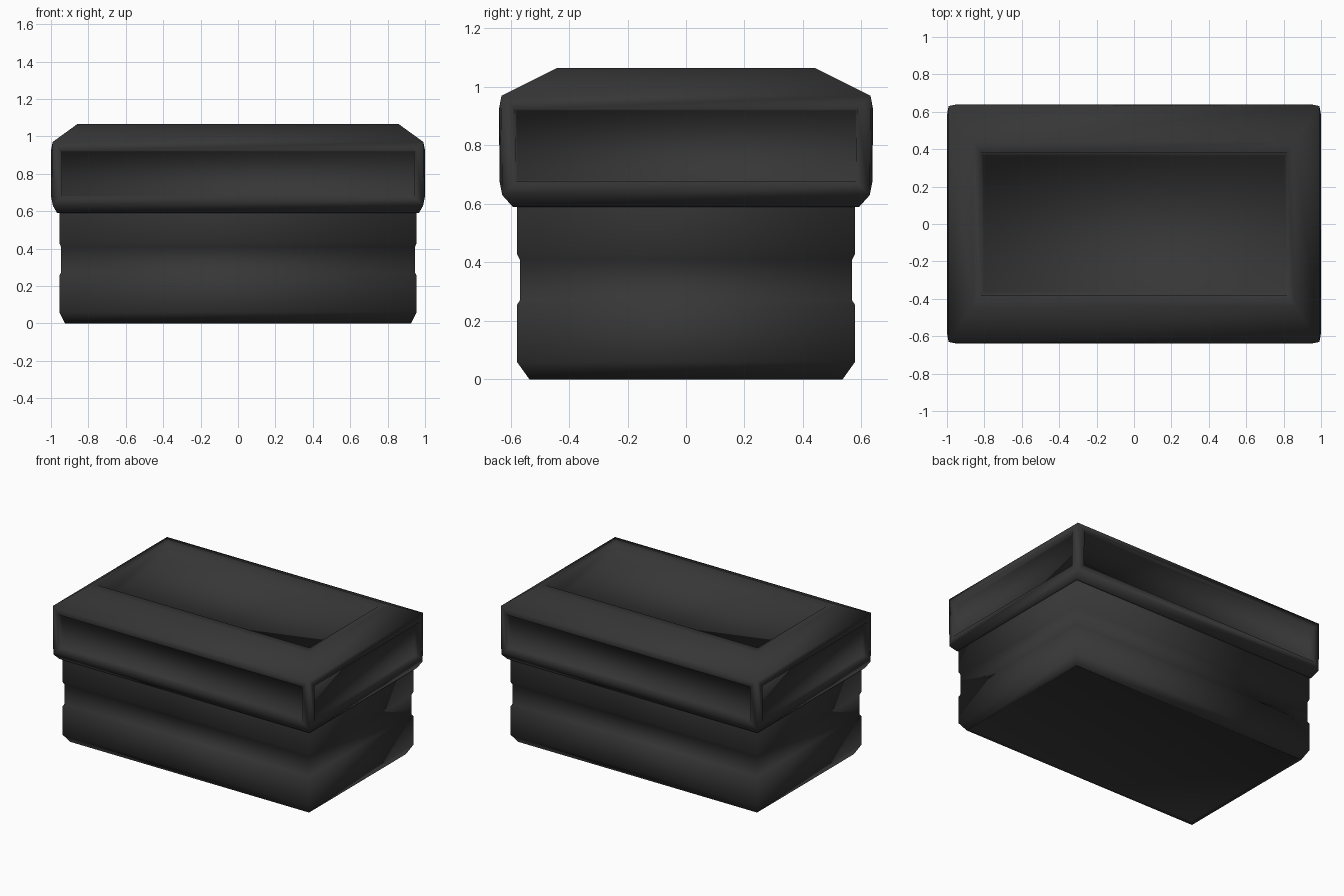
import bpy
import bmesh

if "Cube" in bpy.data.objects:
    bpy.data.objects.remove(bpy.data.objects["Cube"], do_unlink=True)

charcoal = bpy.data.materials.new("charcoal")
charcoal.use_nodes = True
COLOUR = (0.037, 0.037, 0.037, 1)
charcoal.diffuse_color = COLOUR
bsdf = charcoal.node_tree.nodes["Principled BSDF"]
bsdf.inputs["Base Color"].default_value = COLOUR
bsdf.inputs["Roughness"].default_value = 0.7


def corner_ring(bm, x, y, z):
    """One rectangle of vertices, counter-clockwise from above."""
    corners = ((-x, -y), (x, -y), (x, y), (-x, y))
    return [bm.verts.new((a, b, z)) for a, b in corners]


def stacked_shell(name, levels, cap_bottom=False, cap_top=False, panel_level=None):
    """Joins rectangles (half width, half depth, height) into a smooth shell."""
    bm = bmesh.new()
    rings = [corner_ring(bm, *level) for level in levels]
    panels = []
    for level, (low, high) in enumerate(zip(rings, rings[1:])):
        for i in range(4):
            j = (i + 1) % 4
            face = bm.faces.new((low[i], low[j], high[j], high[i]))
            if level == panel_level:
                panels.append(face)
    if cap_bottom:
        bm.faces.new(rings[0][::-1])
    if cap_top:
        bm.faces.new(rings[-1])
    # Side panels: a slightly raised frame, then a recess
    if panels:
        for thickness, depth in ((0.065, 0.009), (0.008, -0.035)):
            bm.normal_update()
            bmesh.ops.inset_individual(bm, faces=panels, thickness=thickness, depth=depth)
    for face in bm.faces:
        face.smooth = True
    mesh = bpy.data.meshes.new(name)
    bm.to_mesh(mesh)
    bm.free()
    mesh.materials.append(charcoal)
    obj = bpy.data.objects.new(name, mesh)
    bpy.context.collection.objects.link(obj)


# Lower body with a chamfered foot and a shallow band groove
stacked_shell("body", [
    (0.905, 0.515, 0.012),
    (0.925, 0.535, 0.0),
    (0.955, 0.578, 0.06),
    (0.955, 0.578, 0.255),
    (0.947, 0.568, 0.27),
    (0.947, 0.568, 0.41),
    (0.955, 0.578, 0.43),
    (0.955, 0.578, 0.59),
], cap_bottom=True)

# Overhanging top with framed sides, bevelled rim and a sunken tray
stacked_shell("rim_tray", [
    (0.955, 0.578, 0.59),
    (0.967, 0.592, 0.59),
    (0.99, 0.628, 0.63),
    (0.991, 0.631, 0.97),
    (0.86, 0.44, 1.065),
    (0.82, 0.38, 1.065),
    (0.803, 0.363, 0.955),
], cap_top=True, panel_level=2)
